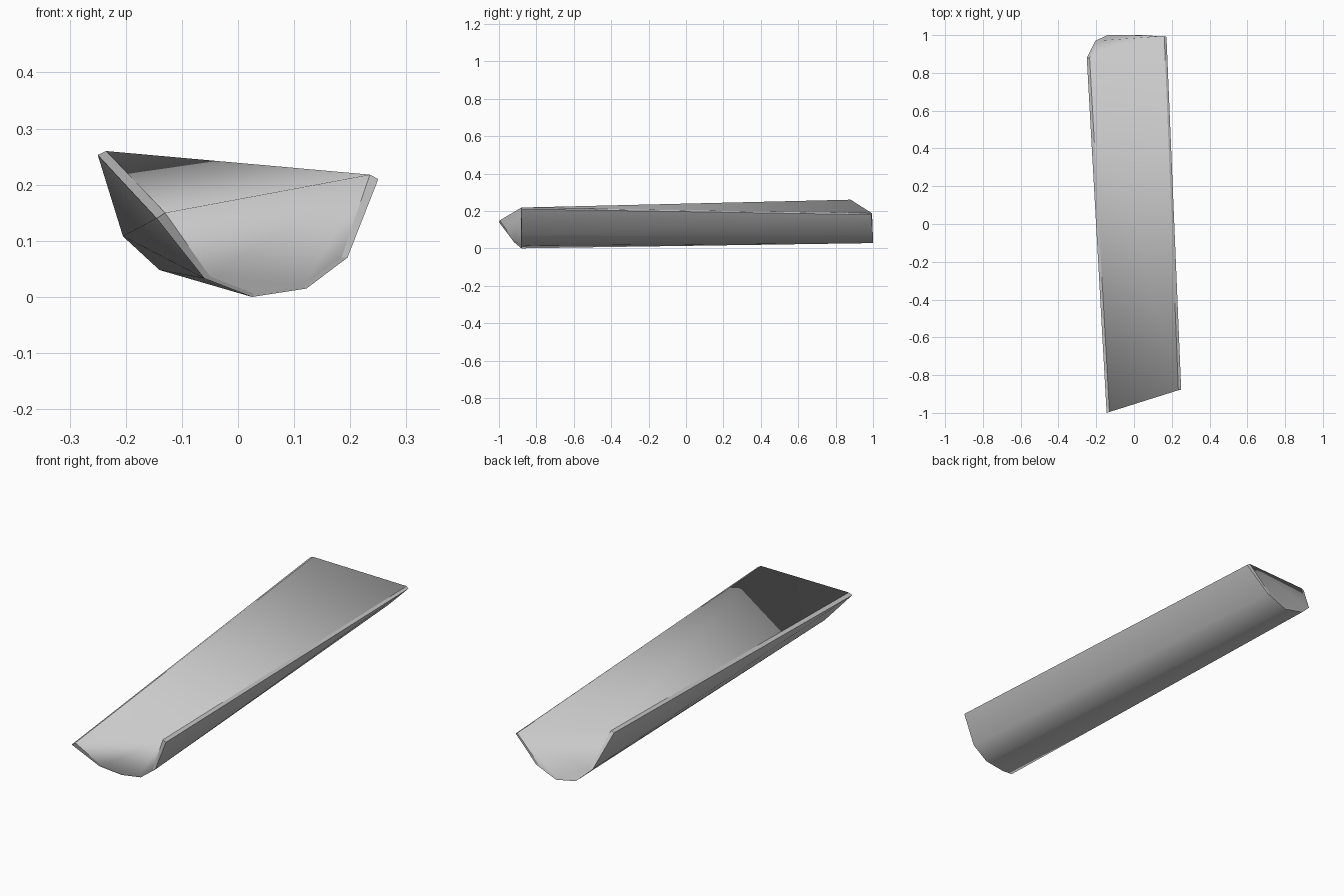
import bpy
import bmesh
from mathutils import Vector

cube = bpy.data.objects.get("Cube")
if cube:
    bpy.data.objects.remove(cube, do_unlink=True)

grey = bpy.data.materials.new("plain grey")
grey.use_nodes = True
colour = (0.6, 0.6, 0.6, 1)
grey.diffuse_color = colour
grey.node_tree.nodes["Principled BSDF"].inputs["Base Color"].default_value = colour

# End outlines, from the left rim around the underside to the right rim
front_outer = [(-.145, -1, .14), (-.06, -.92, .033), (.025, -.88, 0),
               (.122, -.88, .015), (.195, -.88, .07), (.25, -.88, .21)]
back_outer = [(-.25, .88, .253), (-.205, .97, .108), (-.14, 1, .048),
              (-.04, 1, .028), (.06, 1, .07), (.172, .99, .18)]


def inner_outline(outer, rim_start, rim_end):
    """Pull the underside points slightly inwards; rims are given."""
    centre = sum((Vector(p) for p in outer), Vector()) / len(outer)
    inner = [Vector(p).lerp(centre, .08) for p in outer]
    inner[0], inner[-1] = Vector(rim_start), Vector(rim_end)
    return inner


front_inner = inner_outline(front_outer, (-.13, -.995, .15), (.235, -.88, .218))
back_inner = inner_outline(back_outer, (-.235, .88, .26), (.16, .995, .187))

bm = bmesh.new()
fo, bo, fi, bi = [[bm.verts.new(p) for p in ring]
                  for ring in (front_outer, back_outer, front_inner, back_inner)]
smooth = []
skin = []

# Rounded underside and the thin bevel around both ends
for i in range(len(fo) - 1):
    skin.append(bm.faces.new((fo[i], bo[i], bo[i + 1], fo[i + 1])))
    bm.faces.new((fo[i], fo[i + 1], fi[i + 1], fi[i]))
    bm.faces.new((bo[i + 1], bo[i], bi[i], bi[i + 1]))

# Rim bevels along both long sides
for i in (0, -1):
    bm.faces.new((fo[i], fi[i], bi[i], bo[i]))

# Top, folded along its diagonal, and the two end caps
core = [bm.faces.new((fi[0], fi[-1], bi[0])),
        bm.faces.new((fi[-1], bi[-1], bi[0])),
        bm.faces.new(fi), bm.faces.new(bi)]

bmesh.ops.recalc_face_normals(bm, faces=bm.faces)
for face in skin + core:
    face.smooth = True

# Keep the underside, bevels and core crisp against one another
for edge in bm.edges:
    groups = {0 if f in skin else 1 if f in core else 2 for f in edge.link_faces}
    edge.smooth = groups in ({0}, {1})

mesh = bpy.data.meshes.new("half_round_log")
bm.to_mesh(mesh)
bm.free()
mesh.materials.append(grey)
log = bpy.data.objects.new("half_round_log", mesh)
bpy.context.collection.objects.link(log)
